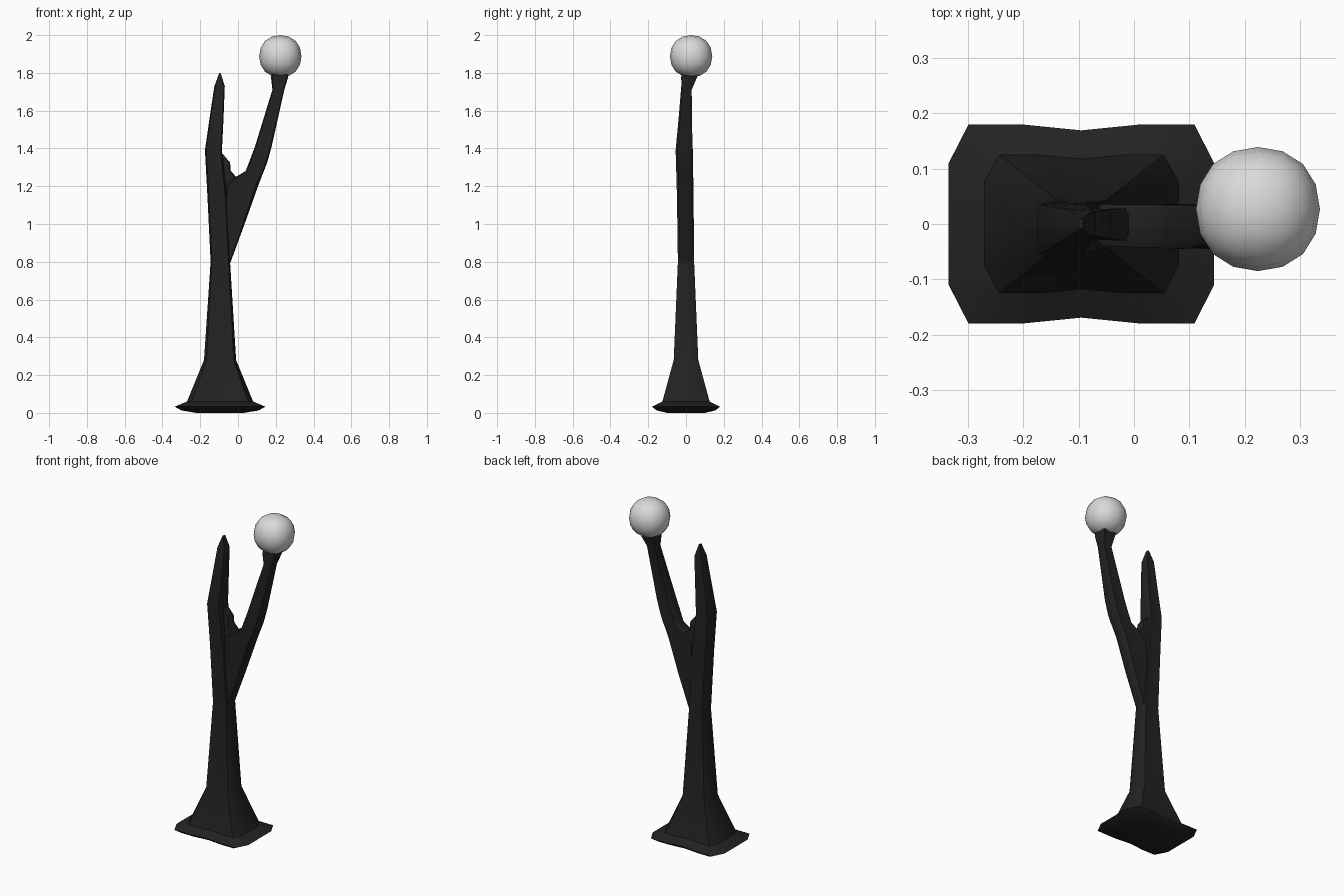
import bpy, bmesh, math

cube = bpy.data.objects.get("Cube")
if cube:
    bpy.data.objects.remove(cube, do_unlink=True)


def material(name, value):
    m = bpy.data.materials.new(name)
    m.use_nodes = True
    colour = (value, value, value, 1)
    m.diffuse_color = colour
    m.node_tree.nodes["Principled BSDF"].inputs["Base Color"].default_value = colour
    return m


bark = material("charcoal bark", 0.016)
pale = material("pale grey", 0.7)

# Rounded-rectangle section, one quarter mirrored into a full ring
quarter = [(1, 0.61), (0.85, 1), (0.45, 1)]
half = quarter + [(0, 0.94)] + [(-x, y) for x, y in reversed(quarter)]
section = half + [(x, -y) for x, y in reversed(half)]


def finish(name, bm, mat, angle):
    bmesh.ops.recalc_face_normals(bm, faces=bm.faces)
    mesh = bpy.data.meshes.new(name)
    bm.to_mesh(mesh)
    bm.free()
    ob = bpy.data.objects.new(name, mesh)
    bpy.context.collection.objects.link(ob)
    mesh.materials.append(mat)
    bpy.ops.object.select_all(action="DESELECT")
    ob.select_set(True)
    bpy.context.view_layer.objects.active = ob
    bpy.ops.object.shade_smooth_by_angle(angle=math.radians(angle))
    return ob


def loft(name, rings):
    """Each ring is (left x, right x, front y, back y, z)."""
    bm = bmesh.new()
    previous = None
    for x0, x1, y0, y1, z in rings:
        ring = [bm.verts.new(((x0 + x1) / 2 + u * (x1 - x0) / 2,
                              (y0 + y1) / 2 + v * (y1 - y0) / 2, z))
                for u, v in section]
        if previous:
            for i in range(len(ring)):
                j = (i + 1) % len(ring)
                bm.faces.new((previous[i], previous[j], ring[j], ring[i]))
        else:
            bm.faces.new(ring)
        previous = ring
    bm.faces.new(previous)
    return finish(name, bm, bark, 40)


# Flared root and trunk, running up to the pointed dead limb
loft("trunk", [
    (-0.22, 0.03, -0.10, 0.10, 0.0),
    (-0.30, 0.11, -0.155, 0.155, 0.013),
    (-0.335, 0.145, -0.18, 0.18, 0.033),
    (-0.27, 0.08, -0.125, 0.125, 0.06),
    (-0.18, -0.01, -0.065, 0.065, 0.28),
    (-0.145, -0.042, -0.043, 0.043, 0.80),
    (-0.162, -0.06, -0.048, 0.04, 1.15),
    (-0.175, -0.085, -0.055, 0.036, 1.39),
    (-0.152, -0.077, -0.04, 0.03, 1.55),
    (-0.125, -0.07, -0.025, 0.026, 1.73),
    (-0.099, -0.092, -0.008, 0.01, 1.80),
])

# Side branch that widens below the fork and flares into a cup at the top
loft("side_branch", [
    (-0.11, -0.046, -0.032, 0.032, 0.78),
    (-0.075, 0.035, -0.038, 0.036, 1.0),
    (-0.07, 0.106, -0.04, 0.036, 1.2),
    (-0.01, 0.125, -0.042, 0.035, 1.25),
    (0.04, 0.137, -0.043, 0.035, 1.28),
    (0.06, 0.156, -0.045, 0.034, 1.33),
    (0.09, 0.178, -0.044, 0.034, 1.41),
    (0.182, 0.245, -0.022, 0.03, 1.71),
    (0.175, 0.265, -0.026, 0.058, 1.775),
    (0.18, 0.265, -0.02, 0.065, 1.82),
])

# Short broken spur in the fork
loft("fork_spur", [
    (-0.10, 0.0, -0.03, 0.03, 1.12),
    (-0.10, -0.01, -0.03, 0.028, 1.25),
    (-0.10, -0.038, -0.028, 0.026, 1.28),
    (-0.10, -0.042, -0.026, 0.025, 1.325),
    (-0.10, -0.08, -0.02, 0.02, 1.37),
])

# Pale globe, a cube rounded by subdivision
bm = bmesh.new()
bmesh.ops.create_cube(bm, size=0.267)
globe = finish("globe", bm, pale, 180)
globe.location = (0.224, 0.027, 1.888)
rounding = globe.modifiers.new("rounding", "SUBSURF")
rounding.levels = rounding.render_levels = 2
